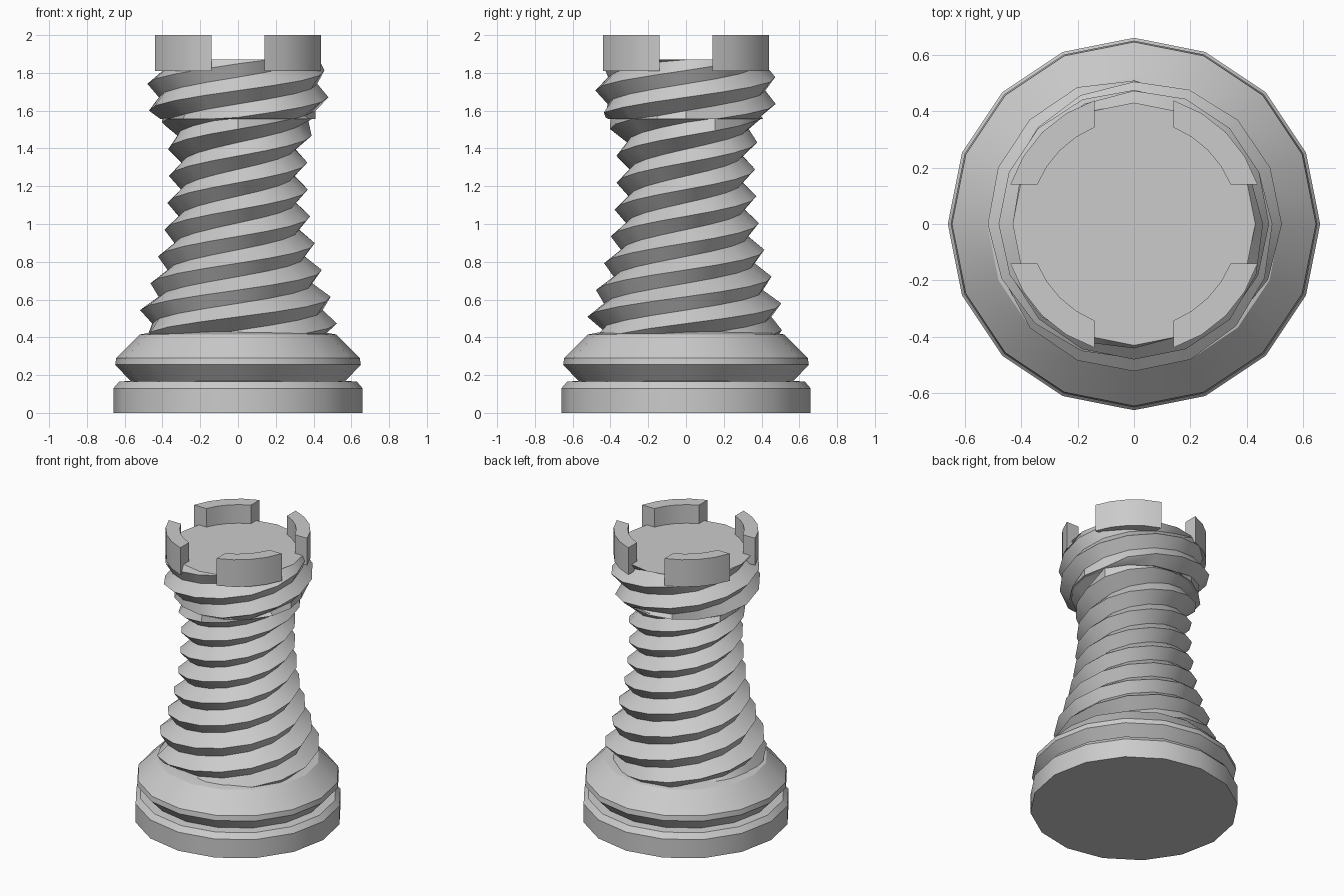
import bpy, bmesh
from math import cos, sin, pi, asin, floor, ceil

if "Cube" in bpy.data.objects:
    bpy.data.objects.remove(bpy.data.objects["Cube"])

SIDES = 16
STARTS = 3  # interleaved thread ridges


def finish(name, bm, angle=0.6):
    bmesh.ops.remove_doubles(bm, verts=bm.verts, dist=0.0005)
    bmesh.ops.recalc_face_normals(bm, faces=bm.faces)
    mesh = bpy.data.meshes.new(name)
    bm.to_mesh(mesh)
    bm.free()
    ob = bpy.data.objects.new(name, mesh)
    bpy.context.collection.objects.link(ob)
    bpy.ops.object.select_all(action='DESELECT')
    ob.select_set(True)
    bpy.context.view_layer.objects.active = ob
    bpy.ops.object.shade_smooth_by_angle(angle=angle)
    return ob


def polar(r, a, z):
    return (r * cos(a), r * sin(a), z)


def lookup(profile, z):
    # Linear interpolation of radius along a (z, radius) profile
    for (z0, r0), (z1, r1) in zip(profile, profile[1:]):
        if z <= z1:
            t = max(0, (z - z0) / (z1 - z0))
            return r0 + (r1 - r0) * t
    return profile[-1][1]


def lathe(name, profile):
    bm = bmesh.new()
    rings = [[bm.verts.new(polar(r, 2 * pi * j / SIDES, z)) for j in range(SIDES)]
             for z, r in profile]
    for a, b in zip(rings, rings[1:]):
        for j in range(SIDES):
            k = (j + 1) % SIDES
            bm.faces.new((a[j], a[k], b[k], b[j]))
    bm.faces.new(rings[0])
    bm.faces.new(rings[-1])
    return finish(name, bm)


def thread(name, profile, spacing, peak_z, depth):
    # Grid whose rows follow the helix: even rows are crests, odd rows valleys
    bm = bmesh.new()
    lo, hi = profile[0][0], profile[-1][0]
    first = 2 * floor((lo - peak_z) / spacing) - 4 * STARTS
    last = 2 * ceil((hi - peak_z) / spacing) + 4 * STARTS
    cols = []
    for j in range(SIDES + 1):
        a = 2 * pi * j / SIDES
        col = []
        for i in range(first, last + 1):
            z = peak_z + spacing * (i / 2 + STARTS * (a - pi) / (2 * pi))
            inside = lo < z < hi
            z = min(max(z, lo), hi)
            r = lookup(profile, z) - (depth if i % 2 and inside else 0)
            col.append(bm.verts.new(polar(r, a, z)))
        cols.append(col)
    for a, b in zip(cols, cols[1:]):
        for i in range(len(a) - 1):
            bm.faces.new((a[i], b[i], b[i + 1], a[i + 1]))
    bmesh.ops.remove_doubles(bm, verts=bm.verts, dist=0.0005)
    bmesh.ops.holes_fill(bm, edges=[e for e in bm.edges if e.is_boundary], sides=0)
    return finish(name, bm)


# Stepped foot and flared ring
lathe("base", [(0, .66), (.13, .66), (.165, .63), (.17, .57), (.255, .65),
               (.29, .645), (.415, .52), (.43, .44)])

# Tapered spiral column
thread("spiral_column",
       [(.40, .48), (.46, .525), (.54, .52), (.68, .465), (.84, .42), (.97, .39), (1.11, .375),
        (1.26, .365), (1.41, .37), (1.51, .405), (1.56, .40)],
       spacing=.142, peak_z=.97, depth=.07)

# Spiral tower head with flat floor
thread("spiral_head",
       [(1.555, .41), (1.59, .47), (1.68, .48), (1.76, .48), (1.83, .45), (1.87, .43)],
       spacing=.142, peak_z=1.60, depth=.06)


# Four battlements on the diagonals, with parallel-sided gaps between them
def battlement(name, turn, outer=.46, inner=.37, gap=.14, steps=4):
    bm = bmesh.new()
    sections = []
    for s in range(steps + 1):
        pts = []
        for r, z in ((inner, 1.81), (outer, 1.81), (outer, 2.0), (inner, 2.0)):
            start = asin(gap / r)
            a = turn + start + (pi / 2 - 2 * start) * s / steps
            pts.append(bm.verts.new(polar(r, a, z)))
        sections.append(pts)
    for a, b in zip(sections, sections[1:]):
        for k in range(4):
            n = (k + 1) % 4
            bm.faces.new((a[k], a[n], b[n], b[k]))
    bm.faces.new(sections[0])
    bm.faces.new(sections[-1])
    return finish(name, bm)


for q in range(4):
    battlement(f"battlement_{q + 1}", q * pi / 2)
